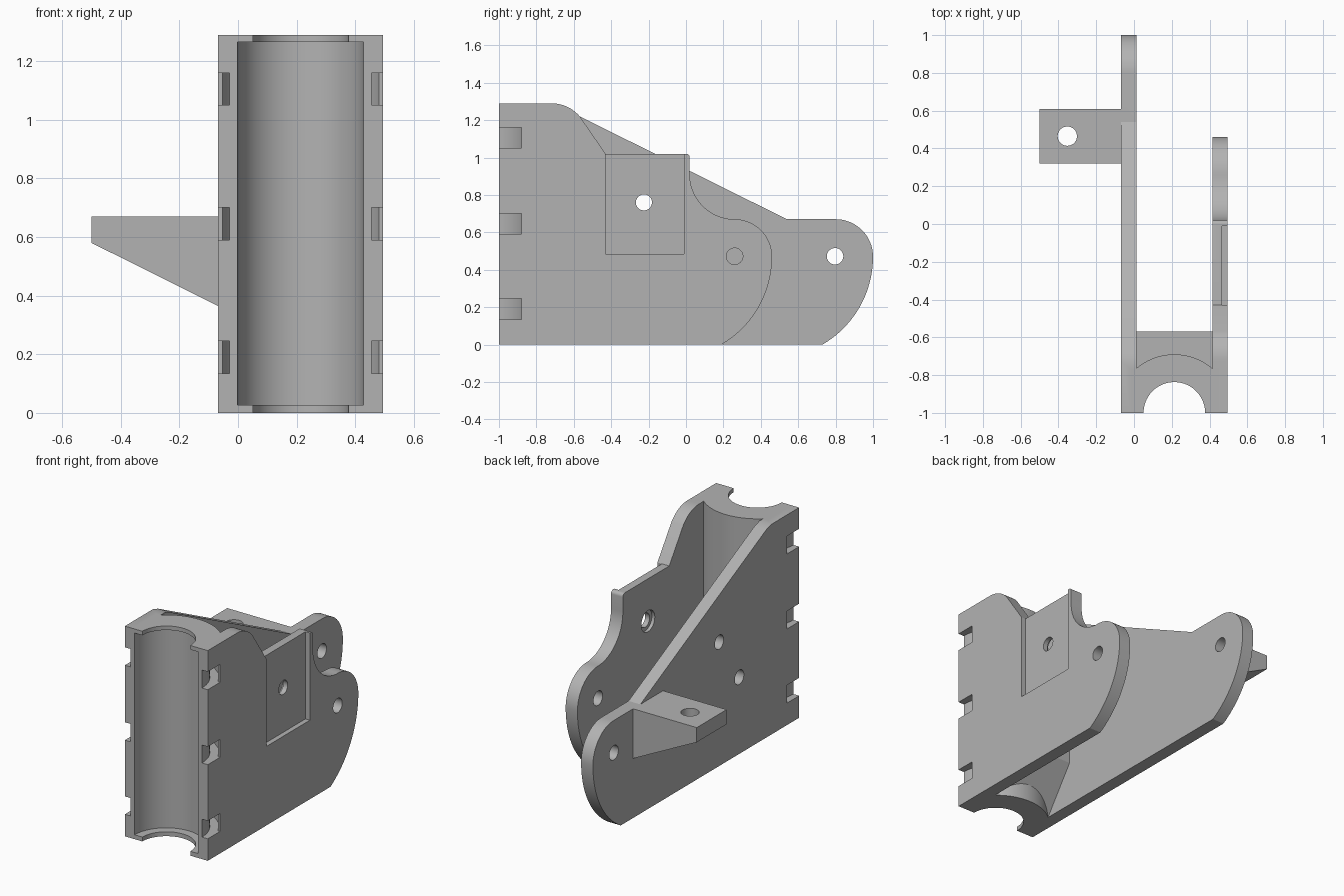
import bpy, bmesh, math
from mathutils import Vector

cube = bpy.data.objects.get("Cube")
if cube:
    bpy.data.objects.remove(cube, do_unlink=True)

grey = bpy.data.materials.new("plain grey")
grey.use_nodes = True
grey.diffuse_color = (0.45, 0.45, 0.45, 1)
grey.node_tree.nodes["Principled BSDF"].inputs["Base Color"].default_value = (0.45, 0.45, 0.45, 1)

PLACE = {"x": lambda a, b, h: (h, a, b),
         "y": lambda a, b, h: (a, h, b),
         "z": lambda a, b, h: (a, b, h)}


def prism(name, points, axis, low, high):
    """Extrude a flat outline along an axis."""
    bm = bmesh.new()
    face = bm.faces.new([bm.verts.new(PLACE[axis](a, b, low)) for a, b in points])
    new = bmesh.ops.extrude_face_region(bm, geom=[face])["geom"]
    shift = Vector(PLACE[axis](0, 0, high - low))
    bmesh.ops.translate(bm, verts=[v for v in new if isinstance(v, bmesh.types.BMVert)], vec=shift)
    bmesh.ops.recalc_face_normals(bm, faces=bm.faces)
    mesh = bpy.data.meshes.new(name)
    bm.to_mesh(mesh)
    bm.free()
    mesh.materials.append(grey)
    obj = bpy.data.objects.new(name, mesh)
    bpy.context.collection.objects.link(obj)
    return obj


def arc(a, b, r, start, end, steps=20):
    angles = [math.radians(start + (end - start) * i / steps) for i in range(steps + 1)]
    return [(a + r * math.cos(t), b + r * math.sin(t)) for t in angles]


def rod(name, a, b, r, axis, low, high, steps=48):
    return prism(name, arc(a, b, r, 0, 360, steps)[:-1], axis, low, high)


def box(name, x0, x1, y0, y1, z0, z1):
    return prism(name, [(x0, y0), (x1, y0), (x1, y1), (x0, y1)], "z", z0, z1)


def combine(target, tool, operation):
    mod = target.modifiers.new(operation.lower(), "BOOLEAN")
    mod.operation, mod.object, mod.solver = operation, tool, "EXACT"
    bpy.context.view_layer.objects.active = target
    bpy.ops.object.modifier_apply(modifier=mod.name)
    bpy.data.objects.remove(tool, do_unlink=True)


TOP, MID = 1.29, 0.2135
LEFT, RIGHT, THICK = -0.068, 0.495, 0.08
IN_L, IN_R = LEFT + THICK, RIGHT - THICK


def rounded_end(y):
    """Round nose of a side plate, then a wide sweep down to the base."""
    big = 0.544
    return arc(y, 0.47, 0.2, 90, 0) + arc(y + 0.2 - big, 0.47, big, 0, -59.8)[1:]


# Long side plate
body = prism("bracket_body", [(-1, 0), (-1, TOP), (-0.73, TOP), (-0.68, 1.275), (0.54, 0.67)]
             + rounded_end(0.8), "x", LEFT, IN_L)

# Short side plate with stepped outline
short_plate = prism("short_plate", [(-1, 0), (-1, TOP)] + arc(-0.72, 1.09, 0.2, 90, 40, 10)
                    + [(-0.43, 1.02)] + arc(0.0, 1.0, 0.02, 90, 0, 6)
                    + arc(0.26, 0.91, 0.24, 180, 270) + rounded_end(0.26)[1:], "x", IN_R, RIGHT)
combine(body, short_plate, "UNION")

# Curved collar between the plates
collar = prism("collar", [(IN_L - 0.03, -1), (IN_R + 0.03, -1), (IN_R + 0.03, -0.765)]
               + arc(MID, -1, 0.31, 49.5, 130.5, 32) + [(IN_L - 0.03, -0.765)], "z", 0, TOP)
combine(body, collar, "UNION")

# Stop block with sloped underside, behind the collar
stop = prism("stop_block", [(-0.8, 0), (-0.765, 0), (-0.57, 0.28), (-0.57, 0.5), (-0.8, 0.5)],
             "x", IN_L - 0.02, IN_R + 0.02)
combine(body, stop, "UNION")

# Tapered side lug
lug = prism("side_lug", [(-0.5, 0.67), (LEFT + 0.03, 0.67), (LEFT + 0.03, 0.35),
                         (LEFT, 0.365), (-0.5, 0.58)], "y", 0.32, 0.61)
combine(body, lug, "UNION")

# Half-round channel with narrower lips at both ends
cuts = [rod("bore", MID, -1, 0.215, "z", 0.027, 1.265, 96),
        rod("lip_bore", MID, -1, 0.163, "z", -0.1, TOP + 0.1, 96)]

# Strap channels: a ring groove plus an open corner on each side
for z in (0.19, 0.645, 1.105):
    ring = rod("strap_groove", MID, -1, 0.293, "z", z - 0.055, z + 0.055, 96)
    combine(ring, rod("groove_core", MID, -1, 0.242, "z", z - 0.2, z + 0.2, 96), "DIFFERENCE")
    cuts.append(ring)
    for side in (-1, 1):
        a, b = sorted((MID + side * 0.262, MID + side * 0.4))
        cuts.append(box("strap_notch", a, b, -1.1, -0.88, z - 0.055, z + 0.055))

# Recess, open at the top, and its counterbored hole
cuts += [box("recess", 0.465, 0.6, -0.43, -0.01, 0.485, 1.2),
         rod("counterbore", -0.225, 0.76, 0.065, "x", IN_R - 0.1, IN_R + 0.02),
         rod("pivot_hole", -0.225, 0.76, 0.043, "x", -0.2, 0.6)]

# Remaining holes in the plates and the lug
cuts += [rod("short_plate_hole", 0.26, 0.472, 0.044, "x", 0.3, 0.6),
         rod("long_plate_hole", -0.42, 0.47, 0.044, "x", -0.2, 0.1),
         rod("end_hole", 0.797, 0.472, 0.044, "x", -0.2, 0.1),
         rod("lug_hole", -0.353, 0.465, 0.051, "z", 0.3, 0.8)]
for cutter in cuts:
    combine(body, cutter, "DIFFERENCE")

# Smooth curved walls, crisp edges
bpy.ops.object.select_all(action="DESELECT")
body.select_set(True)
bpy.context.view_layer.objects.active = body
bpy.ops.object.shade_smooth_by_angle(angle=math.radians(25))
